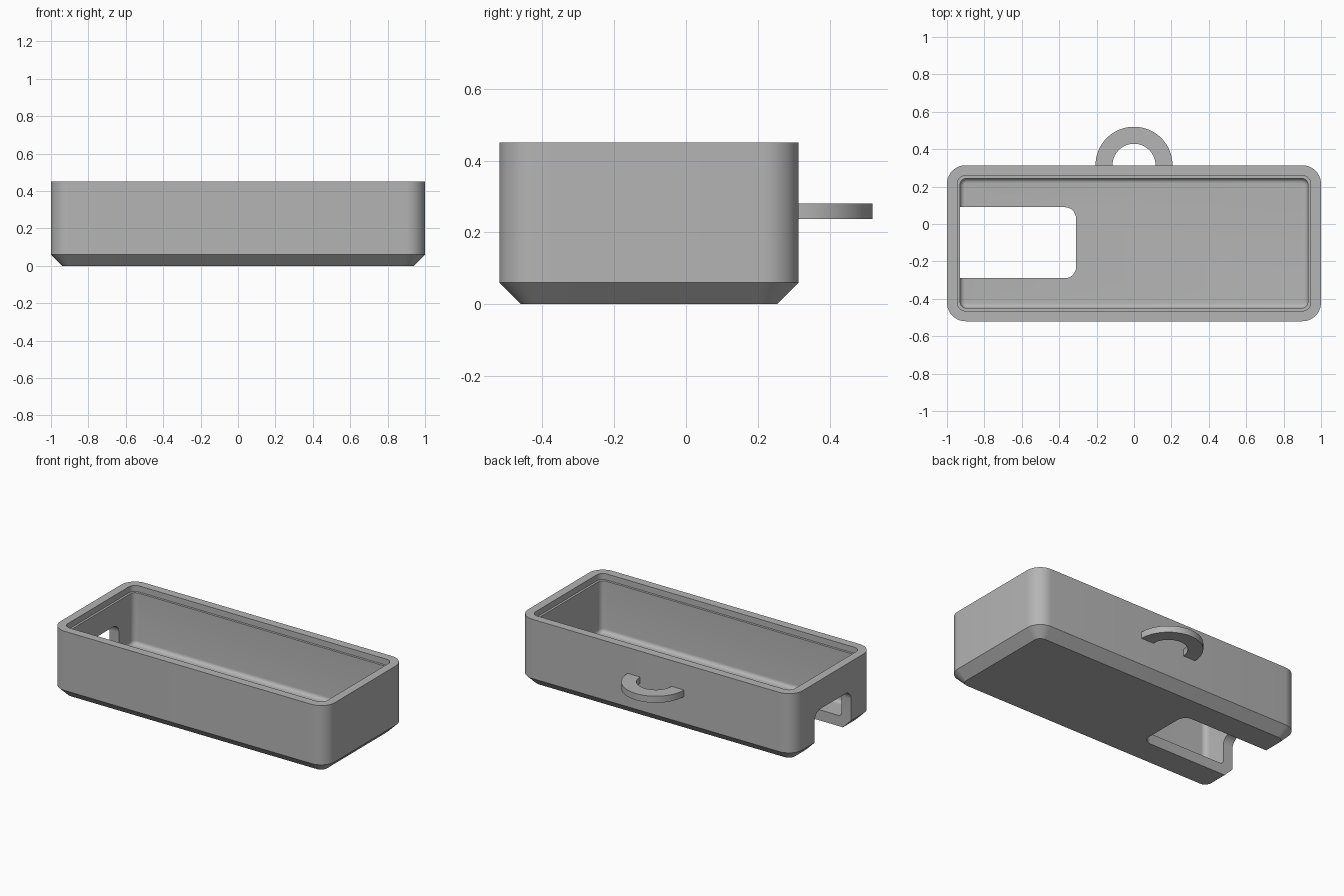
import bpy
import bmesh
from math import pi, cos, sin, radians

if "Cube" in bpy.data.objects:
    bpy.data.objects.remove(bpy.data.objects["Cube"])

# One plain grey for everything
grey = bpy.data.materials.new("plain grey")
grey.use_nodes = True
colour = (0.46, 0.46, 0.46, 1)
grey.diffuse_color = colour
grey.node_tree.nodes["Principled BSDF"].inputs["Base Color"].default_value = colour

MID_Y = -0.103  # centre line of the tray


def make_object(name, bm):
    bmesh.ops.recalc_face_normals(bm, faces=bm.faces)
    mesh = bpy.data.meshes.new(name)
    bm.to_mesh(mesh)
    bm.free()
    mesh.materials.append(grey)
    obj = bpy.data.objects.new(name, mesh)
    bpy.context.collection.objects.link(obj)
    return obj


def activate(obj):
    bpy.ops.object.select_all(action='DESELECT')
    obj.select_set(True)
    bpy.context.view_layer.objects.active = obj


def smooth(obj):
    activate(obj)
    bpy.ops.object.shade_smooth_by_angle(angle=radians(30))


def rounded_ring(bm, half_x, half_y, radius, z, steps=10):
    """Loop of vertices around a rounded rectangle."""
    ring = []
    for corner, (sx, sy) in enumerate([(1, 1), (-1, 1), (-1, -1), (1, -1)]):
        cx, cy = sx * (half_x - radius), sy * (half_y - radius) + MID_Y
        for i in range(steps + 1):
            a = pi / 2 * (corner + i / steps)
            ring.append(bm.verts.new((cx + radius * cos(a), cy + radius * sin(a), z)))
    return ring


# Tray: one skin from underside, up the outside, over the rim and down inside
FLOOR, FILLET = 0.07, 0.025
sections = [
    (0.94, 0.357, 0.045, 0),       # underside
    (1.0, 0.417, 0.1, 0.06),       # chamfer
    (1.0, 0.417, 0.1, 0.45),       # outer wall
    (0.945, 0.362, 0.045, 0.45),   # rim
    (0.945, 0.362, 0.045, 0.41),   # lid recess
    (0.93, 0.347, 0.035, 0.41),    # ledge
]
for i in range(7):                 # inner wall rounding into the floor
    a = pi / 2 * i / 6
    inset = FILLET * (1 - cos(a))
    sections.append((0.93 - inset, 0.347 - inset, 0.035 - inset,
                     FLOOR + FILLET * (1 - sin(a))))

bm = bmesh.new()
rings = [rounded_ring(bm, *s) for s in sections]
for low, high in zip(rings, rings[1:]):
    for i in range(len(low)):
        j = (i + 1) % len(low)
        bm.faces.new((low[i], low[j], high[j], high[i]))
bm.faces.new(rings[0])
bm.faces.new(rings[-1])
tray = make_object("tray", bm)

# Cutter for the slot through the floor and the end wall
bm = bmesh.new()
bmesh.ops.create_cube(bm, size=1)
for v in bm.verts:
    v.co.x = -0.31 if v.co.x > 0 else -1.1
    v.co.y = 0.09 if v.co.y > 0 else -0.29
    v.co.z = 0.26 if v.co.z > 0 else -0.1
round_edges = []
for e in bm.edges:
    a, b = (v.co for v in e.verts)
    upright_inside = a.x > -0.5 and b.x > -0.5 and abs(a.z - b.z) > 0.1
    along_top = a.z > 0 and b.z > 0 and abs(a.x - b.x) > 0.1
    if upright_inside or along_top:
        round_edges.append(e)
bmesh.ops.bevel(bm, geom=round_edges, offset=0.06, segments=8,
                profile=0.5, affect='EDGES')
cutter = make_object("slot_cutter", bm)
cutter.hide_render = True

cut = tray.modifiers.new("slot", 'BOOLEAN')
cut.operation = 'DIFFERENCE'
cut.solver = 'EXACT'
cut.object = cutter
activate(tray)
bpy.ops.object.modifier_apply(modifier=cut.name)
bpy.data.objects.remove(cutter)
smooth(tray)

# Half-ring hanging loop on the back wall
bm = bmesh.new()
STEPS = 32
arcs = []
for i in range(STEPS + 1):
    a = pi * i / STEPS
    arcs.append([bm.verts.new((r * cos(a), 0.314 + r * sin(a), z))
                 for r, z in [(0.115, 0.237), (0.206, 0.237),
                              (0.206, 0.28), (0.115, 0.28)]])
for p, q in zip(arcs, arcs[1:]):
    for i in range(4):
        j = (i + 1) % 4
        bm.faces.new((p[i], p[j], q[j], q[i]))
bm.faces.new(arcs[0])
bm.faces.new(arcs[-1])
smooth(make_object("hanging_loop", bm))
